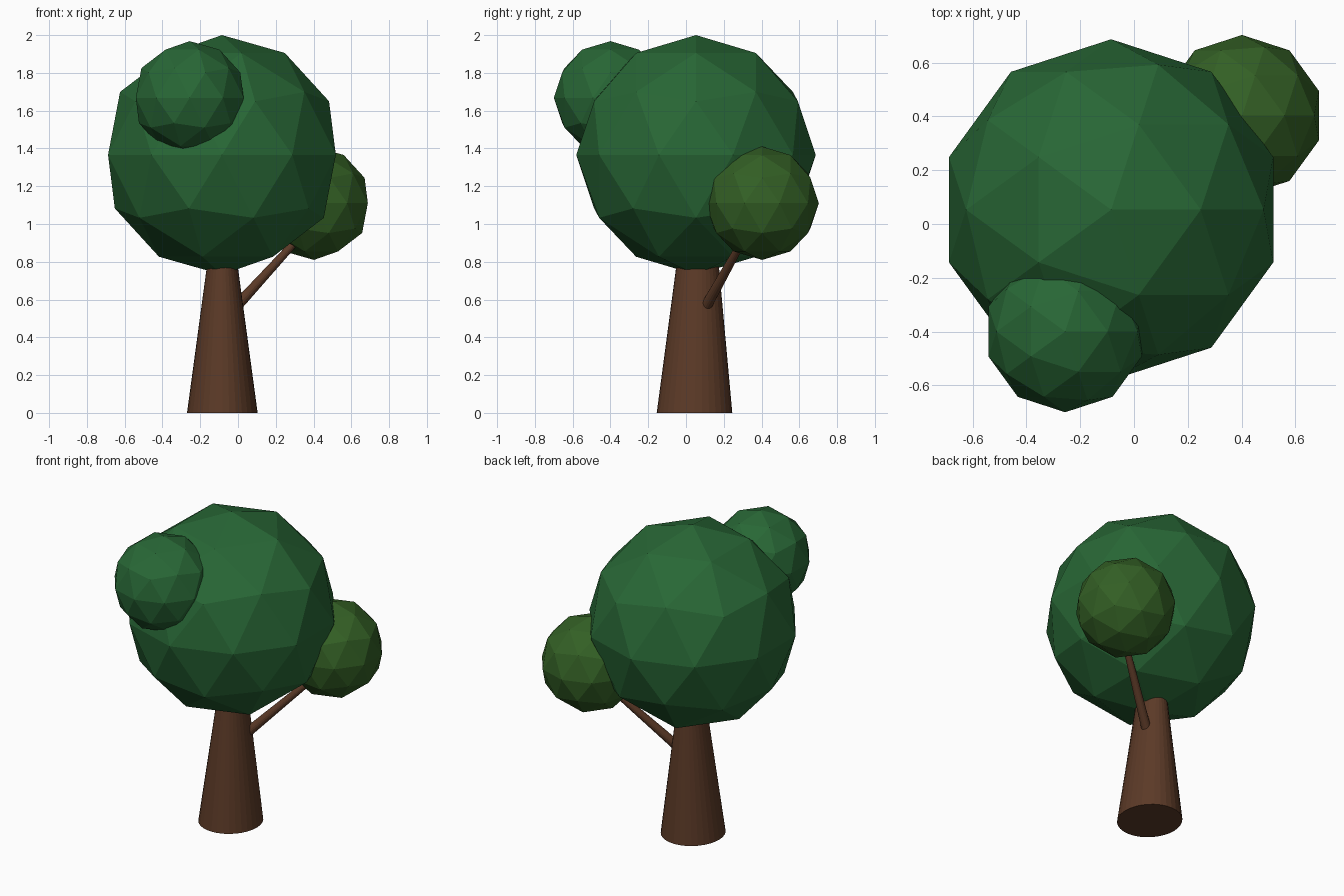
import bpy
import bmesh
from math import cos, sin, tau
from mathutils import Vector

default_cube = bpy.data.objects.get("Cube")
if default_cube:
    bpy.data.objects.remove(default_cube, do_unlink=True)


def make_material(name, rgb):
    mat = bpy.data.materials.new(name)
    mat.use_nodes = True
    mat.diffuse_color = (*rgb, 1)
    bsdf = mat.node_tree.nodes["Principled BSDF"]
    bsdf.inputs["Base Color"].default_value = (*rgb, 1)
    bsdf.inputs["Roughness"].default_value = 0.9
    return mat


leaf_green = make_material("leaf green", (0.021, 0.135, 0.036))
olive_green = make_material("olive green", (0.033, 0.115, 0.018))
bark_brown = make_material("bark brown", (0.105, 0.042, 0.020))


def add_object(name, bm, mat):
    bmesh.ops.recalc_face_normals(bm, faces=bm.faces)
    mesh = bpy.data.meshes.new(name)
    bm.to_mesh(mesh)
    bm.free()
    mesh.materials.append(mat)
    obj = bpy.data.objects.new(name, mesh)
    bpy.context.collection.objects.link(obj)
    return obj


def foliage(name, center, radius, mat):
    """Faceted ball of leaves."""
    bm = bmesh.new()
    bmesh.ops.create_icosphere(bm, subdivisions=2, radius=radius)
    obj = add_object(name, bm, mat)
    obj.location = center


def tapered_limb(name, rings, sides, mat):
    """Loft between two elliptical ends, each given as center and two radius vectors."""
    bm = bmesh.new()
    loops = []
    for center, u, v in rings:
        angles = [tau * i / sides for i in range(sides)]
        loops.append([bm.verts.new(center + u * cos(a) + v * sin(a)) for a in angles])
    low, high = loops
    for i in range(sides):
        j = (i + 1) % sides
        bm.faces.new((low[i], low[j], high[j], high[i]))
    bm.faces.new(low[::-1])
    bm.faces.new(high)
    add_object(name, bm, mat)


# Trunk: slightly oval, narrowing into the crown
X, Y = Vector((1, 0, 0)), Vector((0, 1, 0))
tapered_limb("trunk", [
    (Vector((-0.083, 0.045, 0)), X * 0.187, Y * 0.2),
    (Vector((-0.083, 0.064, 0.9)), X * 0.065, Y * 0.099),
], 32, bark_brown)

# Branch: leans from the trunk into the side foliage
start, end = Vector((-0.067, 0.07, 0.5)), Vector((0.39, 0.35, 1.0))
across = (end - start).cross(X).normalized()
upward = (end - start).cross(across).normalized()
tapered_limb("branch", [
    (start, across * 0.031, upward * 0.031),
    (end, across * 0.017, upward * 0.017),
], 16, bark_brown)

# Foliage
foliage("main_crown", (-0.085, 0.053, 1.366), 0.634, leaf_green)
foliage("front_foliage", (-0.256, -0.4, 1.668), 0.3, leaf_green)
foliage("branch_foliage", (0.402, 0.403, 1.11), 0.3, olive_green)
